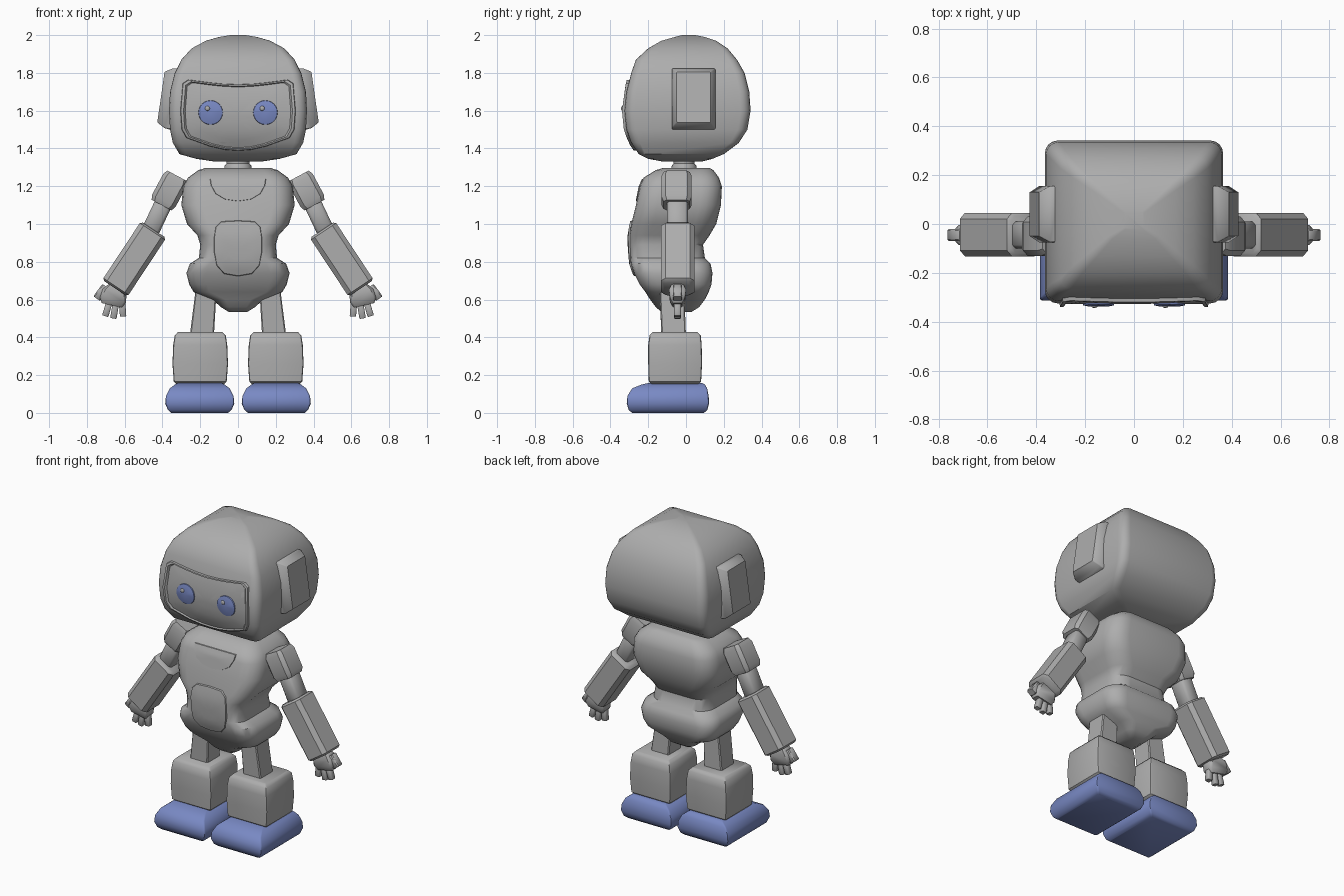
import bpy, bmesh
from math import sin, cos, pi, atan2, hypot, radians
from mathutils import Matrix, Vector
from mathutils.bvhtree import BVHTree

cube = bpy.data.objects.get("Cube")
if cube:
    bpy.data.objects.remove(cube, do_unlink=True)


def material(name, rgb):
    m = bpy.data.materials.new(name)
    m.use_nodes = True
    m.diffuse_color = (*rgb, 1)
    m.node_tree.nodes["Principled BSDF"].inputs["Base Color"].default_value = (*rgb, 1)
    return m


GREY = material("body grey", (0.42, 0.42, 0.42))
BLUE = material("soft blue", (0.19, 0.25, 0.55))


def finish(bm, name, mat):
    bmesh.ops.recalc_face_normals(bm, faces=bm.faces)
    me = bpy.data.meshes.new(name)
    bm.to_mesh(me)
    bm.free()
    me.materials.append(mat)
    ob = bpy.data.objects.new(name, me)
    bpy.context.collection.objects.link(ob)
    bpy.ops.object.select_all(action='DESELECT')
    ob.select_set(True)
    bpy.context.view_layer.objects.active = ob
    bpy.ops.object.shade_smooth_by_angle(angle=radians(40))
    return ob


def loft(name, rings, mat=GREY, frac=0.15, seg=4, place=None, side=1):
    """Skin rounded rectangles given as (height, half width, y front, y back)."""
    place = place or Matrix()
    bm = bmesh.new()
    loops = []
    for z, hx, y0, y1 in rings:
        hy, cy = (y1 - y0) / 2, (y0 + y1) / 2
        r = frac * min(hx, hy)
        loop = []
        for i, (sx, sy) in enumerate(((1, 1), (-1, 1), (-1, -1), (1, -1))):
            for k in range(seg + 1):
                a = (i + k / seg) * pi / 2
                p = place @ Vector((sx * (hx - r) + r * cos(a), cy + sy * (hy - r) + r * sin(a), z))
                p.x *= side
                loop.append(bm.verts.new(p))
        loops.append(loop)
    n = len(loops[0])
    for a, b in zip(loops, loops[1:]):
        for i in range(n):
            bm.faces.new((a[i], a[(i + 1) % n], b[(i + 1) % n], b[i]))
    bm.faces.new(loops[0])
    bm.faces.new(loops[-1])
    return finish(bm, name, mat)


def beam(name, p, q, rings, side, frac=0.3, seg=1):
    """Loft along a line in the xz plane; ring heights are fractions of its length."""
    dx, dz = q[0] - p[0], q[1] - p[1]
    size = hypot(dx, dz)
    place = Matrix.Translation((p[0], 0, p[1])) @ Matrix.Rotation(atan2(dx, dz), 4, 'Y')
    return loft(name, [(t * size, w, a, b) for t, w, a, b in rings],
                frac=frac, seg=seg, place=place, side=side)


def block(name, p, q, w, y0, y1, side, frac=0.3, edge=0.05):
    """Straight beam with slightly chamfered ends."""
    c = w * 0.15
    return beam(name, p, q, [(0, w - c, y0 + c, y1 - c), (edge, w, y0, y1),
                             (1 - edge, w, y0, y1), (1, w - c, y0 + c, y1 - c)], side, frac)


def plate(name, outline, target, steps, mat=GREY):
    """Lay an outline on the front of a target; steps are (scale, lift)."""
    me = target.data
    tree = BVHTree.FromPolygons([v.co.copy() for v in me.vertices],
                                [tuple(f.vertices) for f in me.polygons])
    xs, zs = [p[0] for p in outline], [p[1] for p in outline]
    cx, cz = (min(xs) + max(xs)) / 2, (min(zs) + max(zs)) / 2
    bm = bmesh.new()

    def vert(x, z, lift):
        hit = tree.ray_cast(Vector((x, -2, z)), Vector((0, 1, 0)))[0]
        return bm.verts.new((x, (hit.y if hit else -0.2) - lift, z))

    loops = [[vert(cx + (x - cx) * s, cz + (z - cz) * s, lift) for x, z in outline]
             for s, lift in steps]
    n = len(outline)
    for a, b in zip(loops, loops[1:]):
        for i in range(n):
            bm.faces.new((a[i], a[(i + 1) % n], b[(i + 1) % n], b[i]))
    mid = vert(cx, cz, steps[-1][1])
    for i in range(n):
        bm.faces.new((loops[-1][i], loops[-1][(i + 1) % n], mid))
    return finish(bm, name, mat)


def mirrored(half):
    return half + [(-x, z) for x, z in reversed(half) if x > 0]


# Head: boxy dome with soft corners
head = loft("head", [
    (1.33, .12, -.12, .08), (1.345, .22, -.20, .14), (1.37, .31, -.25, .2),
    (1.43, .345, -.29, .28), (1.5, .36, -.315, .325), (1.6, .365, -.325, .342),
    (1.7, .36, -.315, .335), (1.8, .335, -.29, .31), (1.87, .3, -.265, .27),
    (1.93, .245, -.2, .22), (1.97, .17, -.13, .16), (1.99, .1, -.06, .1),
    (2.0, .04, -.02, .05)], frac=0.16)

# Face panel with a raised rim
plate("face_panel", mirrored([
    (0, 1.74), (.08, 1.743), (.15, 1.75), (.265, 1.765), (.295, 1.745), (.307, 1.6),
    (.3, 1.5), (.275, 1.455), (.15, 1.41), (.07, 1.392), (0, 1.387)]), head,
    [(1, -.01), (.985, .014), (.94, .014), (.91, .003), (.7, .003), (.45, .003), (.2, .003)])

for s, tag in ((1, "left"), (-1, "right")):
    # Eyes with a small glint
    ex, ez = s * .145, 1.59
    disc = [(ex + .065 * cos(k * pi / 12), ez + .065 * sin(k * pi / 12)) for k in range(24)]
    plate(tag + "_eye", disc, head, [(1, 0), (.97, .009), (.6, .013)], BLUE)
    bm = bmesh.new()
    bmesh.ops.create_uvsphere(bm, u_segments=12, v_segments=8, radius=.013)
    bmesh.ops.scale(bm, vec=(1, .5, 1), verts=bm.verts)
    bmesh.ops.translate(bm, vec=(ex - .017, -.337, 1.612), verts=bm.verts)
    finish(bm, tag + "_eye_glint", GREY)

    # Ear pads
    beam(tag + "_ear", (.325, 1.66), (.408, 1.672),
         [(0, .165, -.075, .155), (.5, .16, -.075, .155), (.9, .14, -.055, .135),
          (1, .135, -.05, .13)], s, frac=.05)

    # Arm
    block(tag + "_shoulder", (.322, 1.255), (.405, 1.1), .07, -.13, .03, s, edge=.15)
    block(tag + "_upper_arm", (.38, 1.14), (.47, .95), .047, -.1, .01, s)
    block(tag + "_forearm", (.447, .97), (.652, .66), .08, -.132, .045, s, edge=.03)

    # Hand
    beam(tag + "_palm", (.645, .68), (.668, .57),
         [(0, .035, -.075, -.015), (.35, .065, -.09, 0), (.75, .07, -.085, -.005),
          (1, .055, -.07, -.02)], s)
    for i, (p, q) in enumerate((((.615, .6), (.608, .51)), ((.645, .59), (.66, .5)),
                                ((.68, .59), (.703, .512)))):
        block(f"{tag}_finger_{i + 1}", p, q, .017, -.063, -.027, s)
    block(tag + "_thumb", (.7, .67), (.748, .605), .022, -.07, -.02, s)

    # Leg
    beam(tag + "_thigh", (.168, .66), (.192, .4),
         [(0, .055, -.14, -.01), (1, .064, -.13, .0)], s, frac=.1)
    loft(tag + "_shin", [
        (.15, .125, -.18, .065), (.165, .14, -.197, .08), (.26, .147, -.2, .085),
        (.36, .143, -.2, .083), (.41, .135, -.193, .078), (.428, .118, -.175, .06)],
        frac=.08, seg=2, place=Matrix.Translation((.2, 0, 0)), side=s)
    loft(tag + "_foot", [
        (0, .15, -.285, .095), (.015, .168, -.303, .113), (.05, .183, -.314, .122),
        (.09, .179, -.31, .12), (.13, .158, -.285, .112), (.15, .132, -.235, .1),
        (.158, .115, -.2, .085)], BLUE, frac=.06, seg=2,
        place=Matrix.Translation((.2025, 0, 0)), side=s)

# Neck
loft("neck", [(1.27, .075, -.08, .06), (1.31, .07, -.075, .055), (1.32, .06, -.065, .045),
              (1.36, .06, -.065, .045)], frac=1)

# Torso: chest, narrow waist and pelvis
torso = loft("torso", [
    (.535, .05, -.13, .03), (.56, .09, -.16, .07), (.6, .135, -.19, .1),
    (.64, .235, -.215, .12), (.68, .258, -.245, .135), (.74, .273, -.275, .14),
    (.79, .255, -.292, .13), (.82, .207, -.295, .1), (.89, .2, -.3, .09),
    (.94, .215, -.3, .125), (1.0, .27, -.29, .16), (1.1, .3, -.265, .185),
    (1.2, .29, -.245, .19), (1.245, .265, -.225, .175), (1.285, .21, -.16, .145),
    (1.297, .17, -.12, .125)], frac=.5, seg=5)

# Belly and collar plates
LIFT = [(1, -.005), (.97, .009), (.8, .009), (.6, .009), (.4, .009), (.2, .009)]
plate("belly_plate", mirrored([
    (0, 1.02), (.09, 1.015), (.12, .985), (.128, .93), (.128, .85), (.115, .78),
    (.075, .735), (0, .722)]), torso, LIFT)
plate("collar_plate", mirrored([
    (0, 1.24), (.08, 1.24), (.15, 1.24), (.145, 1.205), (.12, 1.16), (.07, 1.13),
    (0, 1.12)]), torso, [(s, l * .6) for s, l in LIFT])
